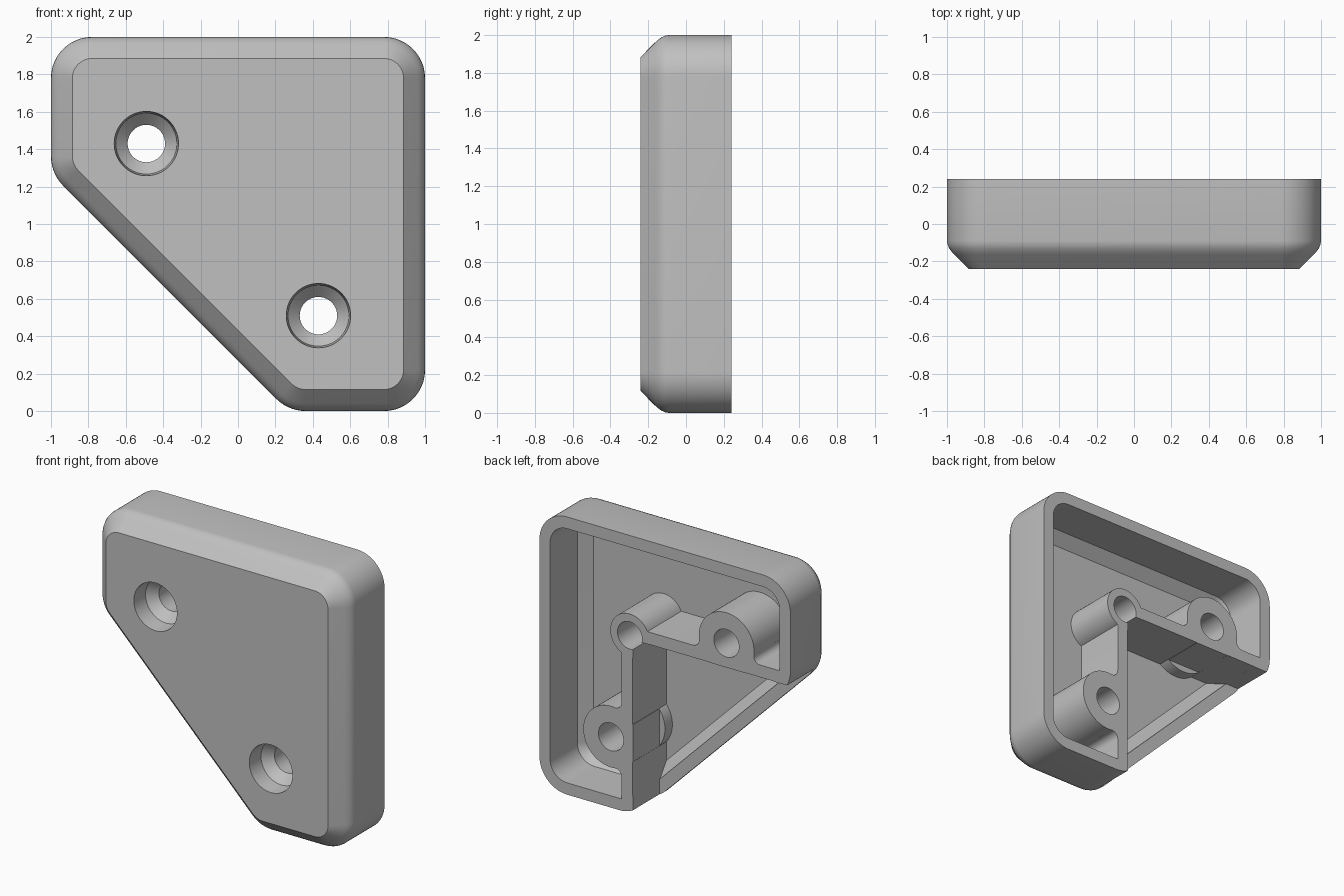
import bpy, bmesh
from math import sin, cos, radians

cube = bpy.data.objects.get("Cube")
if cube:
    bpy.data.objects.remove(cube, do_unlink=True)

BACK, FLOOR, LEDGE = 0.24, -0.145, -0.06
CORNER_R, RIM = 0.22, 0.085
HOLE_U, HOLE_V = 1.49, 0.57      # screw position from the top and side edges
PIVOT = 0.72                     # inner corner post position
WALL_IN, WALL_OUT = 0.655, 0.743


def arc(cx, cz, r, a0, a1, n):
    steps = [radians(a0 + (a1 - a0) * i / n) for i in range(n + 1)]
    return [(cx + r * cos(a), cz + r * sin(a)) for a in steps]


def outline(inset):
    """Rounded square with one cut corner, offset inward."""
    c = CORNER_R
    r = c - inset
    e = 1 - c
    d = 0.27 + c * 2 ** 0.5 - c
    corners = [(e, 2 - c, 0, 90), (-e, 2 - c, 90, 180), (-e, d + c + e, 180, 225),
               (d, c, 225, 270), (e, c, 270, 360)]
    pts = []
    for x, z, a0, a1 in corners:
        pts += arc(x, z, r, a0, a1, (a1 - a0) // 6)
    return pts


def loft(name, rings):
    """Closed solid through (depth, points) rings."""
    bm = bmesh.new()
    loops = [[bm.verts.new((x, y, z)) for x, z in pts] for y, pts in rings]
    for a, b in zip(loops, loops[1:]):
        for i in range(len(a)):
            j = (i + 1) % len(a)
            bm.faces.new((a[i], a[j], b[j], b[i]))
    bm.faces.new(loops[0])
    bm.faces.new(loops[-1])
    bmesh.ops.recalc_face_normals(bm, faces=bm.faces)
    mesh = bpy.data.meshes.new(name)
    bm.to_mesh(mesh)
    bm.free()
    ob = bpy.data.objects.new(name, mesh)
    bpy.context.collection.objects.link(ob)
    return ob


def shell(name, profile):
    return loft(name, [(y, outline(d)) for y, d in profile])


def turned(name, u, v, profile):
    return loft(name, [(y, arc(1 - u, 2 - v, r, 0, 354, 59)) for y, r in profile])


def prism(name, pts, y0, y1, swap=False):
    pts = [(1 - v, 2 - u) if swap else (1 - u, 2 - v) for u, v in pts]
    return loft(name, [(y0, pts), (y1, pts)])


def rect(u0, u1, v0, v1):
    return [(u0, v0), (u1, v0), (u1, v1), (u0, v1)]


def combine(target, tool, operation):
    bpy.context.view_layer.objects.active = target
    mod = target.modifiers.new("cut", 'BOOLEAN')
    mod.object, mod.operation, mod.solver = tool, operation, 'EXACT'
    bpy.ops.object.modifier_apply(modifier=mod.name)
    bpy.data.objects.remove(tool, do_unlink=True)


# Chamfered outer body, hollowed from the back
cover = shell("bracket_cover", [(-0.24, 0.115), (-0.165, 0.04), (-0.15, 0.026),
                                (-0.13, 0.012), (-0.11, 0.003), (-0.09, 0), (0.3, 0)])
combine(cover, shell("cavity", [(FLOOR, 0.16), (FLOOR + 0.075, RIM), (0.4, RIM)]),
        'DIFFERENCE')

# Inner corner post, walls, screw bosses and their fillets
Y0, Y1 = -0.17, 0.28
ribs = turned("inner_ribs", PIVOT, PIVOT, [(Y0, 0.155), (Y1, 0.155)])
for swap in (False, True):
    u, v = (HOLE_V, HOLE_U) if swap else (HOLE_U, HOLE_V)
    combine(ribs, prism("wall", rect(PIVOT, 2, WALL_IN, WALL_OUT), Y0, Y1, swap), 'UNION')
    combine(ribs, turned("boss", u, v, [(Y0, 0.22), (Y1, 0.22)]), 'UNION')
    f = 0.05
    dv = WALL_IN - f - HOLE_V
    du = ((0.22 + f) ** 2 - dv ** 2) ** 0.5
    for side in (-1, 1):
        pts = arc(du, HOLE_V + dv, f, 90, 188, 8) + [(0, 0.6), (0, 0.7), (du, 0.7)]
        pts = [(HOLE_U + side * a, b) for a, b in pts]
        combine(ribs, prism("fillet", pts, Y0, Y1, swap), 'UNION')
combine(ribs, shell("trim", [(-0.19, 0.1), (-0.1, 0.04), (0.35, 0.04)]), 'INTERSECT')
combine(cover, ribs, 'UNION')

# Open notch with a relieved inner corner, and a flat back
combine(cover, prism("notch", rect(0.745, 3, 0.745, 3), LEDGE, 0.5), 'DIFFERENCE')
combine(cover, turned("relief", PIVOT, PIVOT, [(-0.14, 0.098), (0.5, 0.098)]), 'DIFFERENCE')
combine(cover, prism("back_cut", rect(-1, 3, -1, 3), BACK, 0.6), 'DIFFERENCE')

# Countersunk screw holes
for u, v in ((HOLE_U, HOLE_V), (HOLE_V, HOLE_U)):
    combine(cover, turned("screw_hole", u, v, [(-0.3, 0.172), (-0.24, 0.172), (-0.12, 0.163),
                                               (-0.057, 0.1), (0.5, 0.1)]), 'DIFFERENCE')

# Plain grey finish
grey = bpy.data.materials.new("light_grey")
grey.use_nodes = True
colour = (0.53, 0.53, 0.53, 1)
grey.diffuse_color = colour
grey.node_tree.nodes["Principled BSDF"].inputs["Base Color"].default_value = colour
cover.data.materials.clear()
cover.data.materials.append(grey)
for face in cover.data.polygons:
    face.material_index = 0

bpy.ops.object.select_all(action='DESELECT')
cover.select_set(True)
bpy.context.view_layer.objects.active = cover
bpy.ops.object.shade_smooth_by_angle(angle=radians(28))
